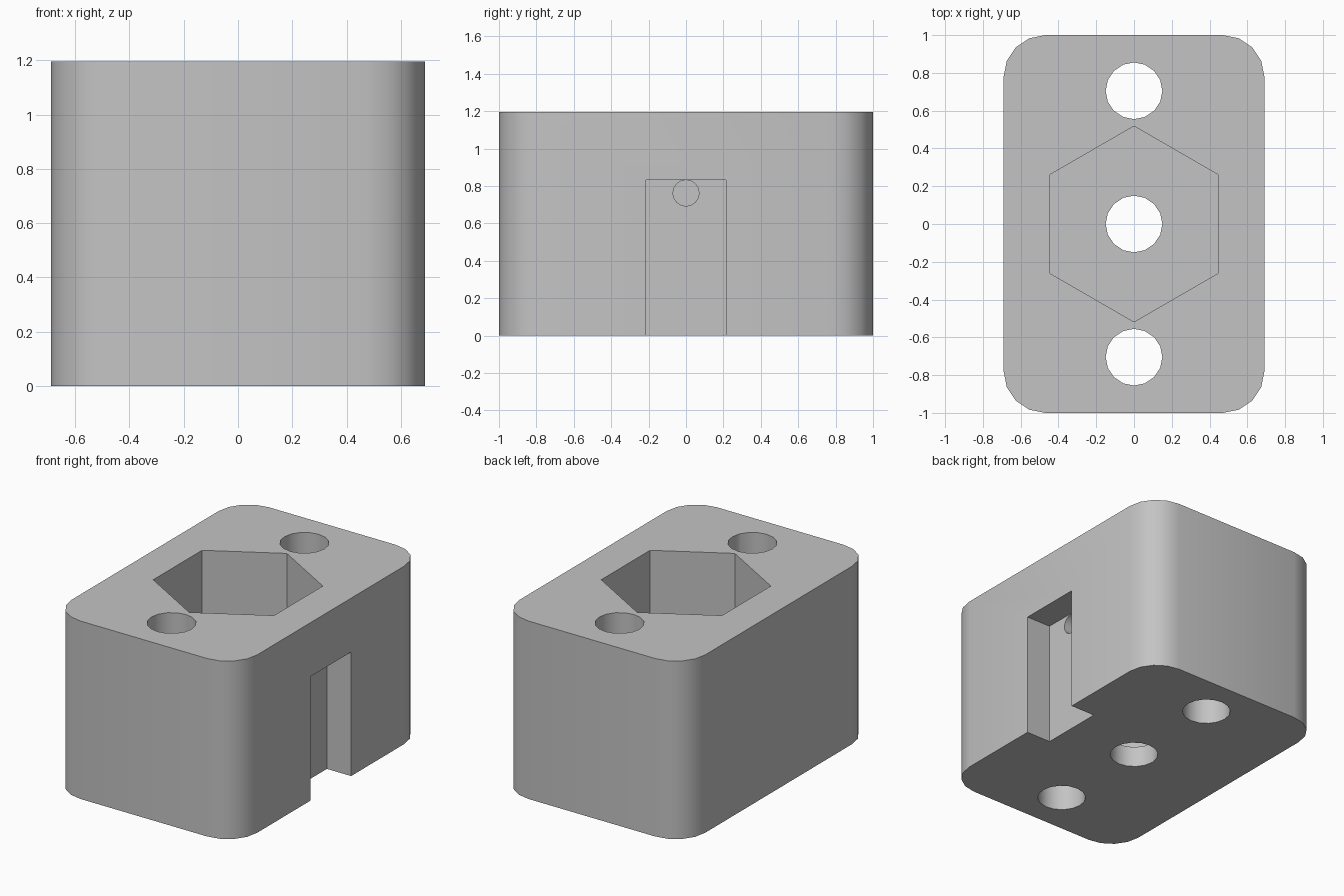
import bpy
import bmesh
import math
from mathutils import Matrix

cube = bpy.data.objects.get("Cube")
if cube:
    bpy.data.objects.remove(cube, do_unlink=True)

HALF_X, HALF_Y, HEIGHT = 0.69, 1.0, 1.195
CORNER, FLOOR = 0.22, 0.14

grey = bpy.data.materials.new("light grey")
grey.use_nodes = True
colour = (0.55, 0.55, 0.55, 1)
grey.diffuse_color = colour
grey.node_tree.nodes["Principled BSDF"].inputs["Base Color"].default_value = colour


def ring(radius, sides, start=0.0):
    """Points of a regular polygon around the origin."""
    return [(radius * math.cos(start + math.tau * i / sides),
             radius * math.sin(start + math.tau * i / sides)) for i in range(sides)]


def prism(name, outline, low, high, matrix=Matrix()):
    """Extrude a flat outline from low to high, then place it."""
    bm = bmesh.new()
    base = bm.faces.new([bm.verts.new((x, y, low)) for x, y in outline])
    top = bmesh.ops.extrude_face_region(bm, geom=[base])["geom"]
    verts = [v for v in top if isinstance(v, bmesh.types.BMVert)]
    bmesh.ops.translate(bm, verts=verts, vec=(0, 0, high - low))
    bmesh.ops.transform(bm, matrix=matrix, verts=bm.verts)
    bmesh.ops.recalc_face_normals(bm, faces=bm.faces)
    mesh = bpy.data.meshes.new(name)
    bm.to_mesh(mesh)
    bm.free()
    mesh.materials.append(grey)
    obj = bpy.data.objects.new(name, mesh)
    bpy.context.collection.objects.link(obj)
    return obj


# Block with rounded upright corners
outline = []
for quarter, (sx, sy) in enumerate([(1, 1), (-1, 1), (-1, -1), (1, -1)]):
    for step in range(5):
        a = (quarter + step / 4) * math.pi / 2
        outline.append((sx * (HALF_X - CORNER) + CORNER * math.cos(a),
                        sy * (HALF_Y - CORNER) + CORNER * math.sin(a)))
block = prism("housing_block", outline, 0, HEIGHT)

# Three upright bores, hexagonal pocket, side slot and cross bore
cutters = [prism("bore_cutter", ring(0.15, 16), -0.1, HEIGHT + 0.1,
                 Matrix.Translation((0, y, 0))) for y in (-0.705, 0, 0.705)]
cutters.append(prism("hex_pocket_cutter", ring(0.518, 6, math.pi / 2), FLOOR, HEIGHT + 0.1))
slot = [(0.51, -0.215), (0.8, -0.215), (0.8, 0.215), (0.51, 0.215)]
cutters.append(prism("slot_cutter", slot, -0.1, 0.833))
cutters.append(prism("cross_bore_cutter", ring(0.07, 16), 0.3, 0.6,
                     Matrix.Translation((0, 0, 0.762)) @ Matrix.Rotation(math.pi / 2, 4, "Y")))

bpy.ops.object.select_all(action="DESELECT")
bpy.context.view_layer.objects.active = block
block.select_set(True)
for cutter in cutters:
    cut = block.modifiers.new(cutter.name, "BOOLEAN")
    cut.operation = "DIFFERENCE"
    cut.solver = "EXACT"
    cut.object = cutter
    bpy.ops.object.modifier_apply(modifier=cut.name)
    bpy.data.objects.remove(cutter, do_unlink=True)

bpy.ops.object.shade_smooth_by_angle(angle=math.radians(30))
